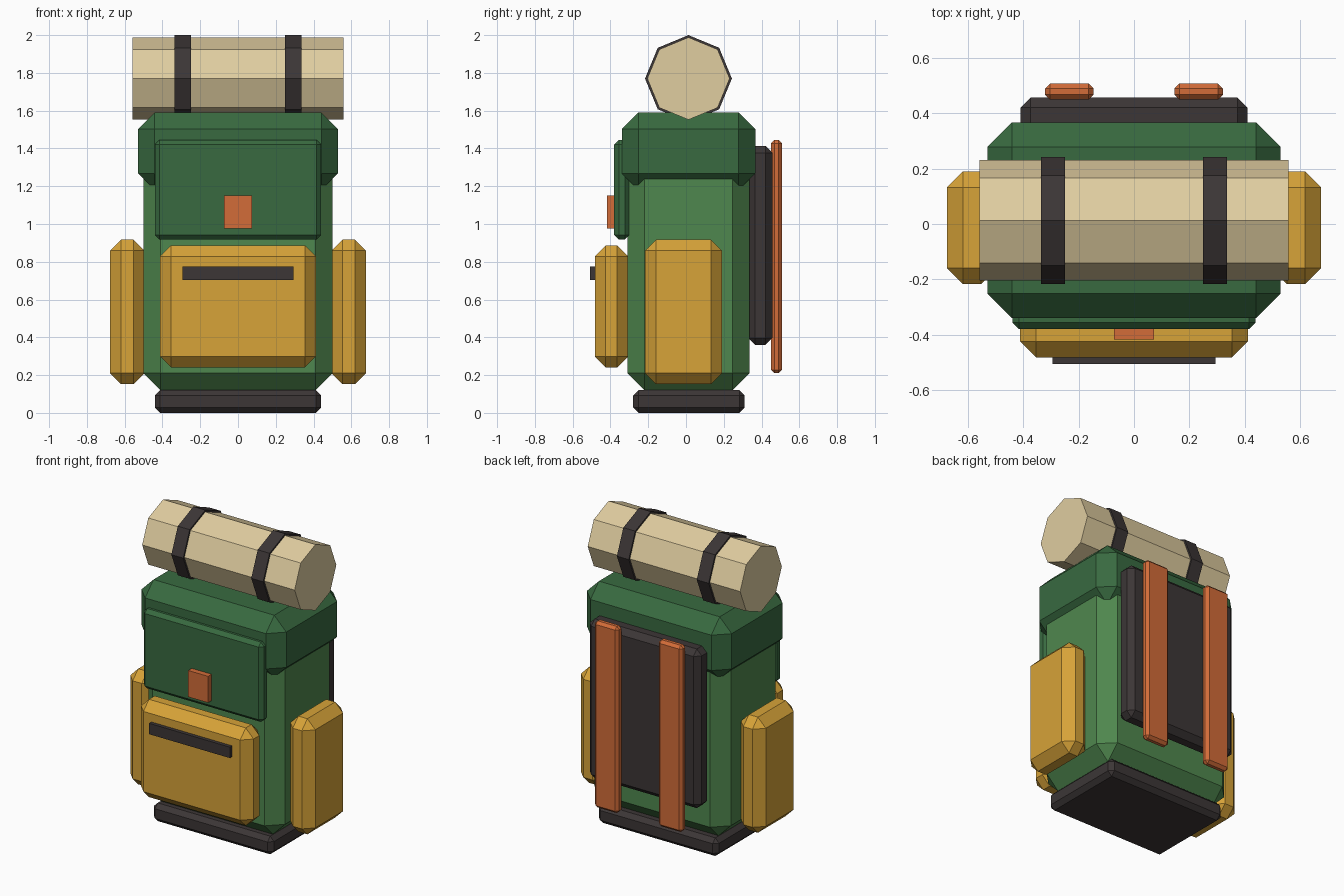
import bpy, bmesh, math
from mathutils import Matrix, Vector

if "Cube" in bpy.data.objects:
    bpy.data.objects.remove(bpy.data.objects["Cube"])


def material(name, rgb):
    """Flat colour from 0-255 sRGB values."""
    lin = [((c / 255 + 0.055) / 1.055) ** 2.4 for c in rgb]
    m = bpy.data.materials.new(name)
    m.diffuse_color = (*lin, 1)
    m.use_nodes = True
    m.node_tree.nodes["Principled BSDF"].inputs["Base Color"].default_value = m.diffuse_color
    return m


BODY = material("body green", (79, 135, 78))
LID = material("dark green", (56, 106, 64))
POCKET = material("mustard", (215, 163, 56))
DARK = material("charcoal", (60, 54, 54))
ORANGE = material("burnt orange", (210, 108, 56))
TAN = material("tan", (224, 205, 160))


def add(name, bm, mat):
    mesh = bpy.data.meshes.new(name)
    bm.to_mesh(mesh)
    bm.free()
    mesh.materials.append(mat)
    ob = bpy.data.objects.new(name, mesh)
    bpy.context.collection.objects.link(ob)
    return ob


def box(name, x, y, z, mat, bevel=0):
    """Box from (min, max) ranges, with a single chamfer on every edge."""
    bm = bmesh.new()
    bmesh.ops.create_cube(bm, size=1)
    for v in bm.verts:
        v.co = Vector([(r[0] + r[1]) / 2 + c * (r[1] - r[0])
                       for r, c in zip((x, y, z), v.co)])
    ob = add(name, bm, mat)
    if bevel:
        mod = ob.modifiers.new("chamfer", "BEVEL")
        mod.width = bevel
        mod.segments = 1
        mod.limit_method = 'NONE'
    return ob


def octagon(name, x, radius, mat):
    """Eight-sided cylinder lying along x on top of the pack."""
    bm = bmesh.new()
    place = Matrix.Translation(((x[0] + x[1]) / 2, 0.013, 1.77)) @ Matrix.Rotation(math.pi / 2, 4, 'Y')
    bmesh.ops.create_cone(bm, cap_ends=True, segments=8, radius1=radius,
                          radius2=radius, depth=x[1] - x[0], matrix=place)
    return add(name, bm, mat)


# Main pack
box("base", (-0.44, 0.44), (-0.28, 0.31), (0, 0.12), DARK, 0.028)
box("body", (-0.50, 0.50), (-0.31, 0.335), (0.12, 1.42), BODY, 0.09)
box("lid", (-0.53, 0.53), (-0.34, 0.367), (1.18, 1.59), LID, 0.088)

# Front flap, buckle, pocket and zip
box("front_flap", (-0.44, 0.44), (-0.38, -0.30), (0.917, 1.445), LID, 0.024)
box("buckle", (-0.073, 0.073), (-0.417, -0.37), (0.975, 1.15), ORANGE)
box("front_pocket", (-0.412, 0.412), (-0.483, -0.307), (0.24, 0.887), POCKET, 0.058)
box("pocket_zip", (-0.295, 0.295), (-0.507, -0.47), (0.703, 0.775), DARK)

# Back panel
box("back_panel", (-0.41, 0.41), (0.33, 0.457), (0.36, 1.413), DARK, 0.036)

# Paired side pockets, shoulder straps and roll straps
for side, s in (("left", -1), ("right", 1)):
    def span(a, b):
        return tuple(sorted((s * a, s * b)))
    box(side + "_side_pocket", span(0.495, 0.677), (-0.217, 0.19), (0.152, 0.917), POCKET, 0.058)
    box(side + "_shoulder_strap", span(0.146, 0.322), (0.45, 0.508), (0.21, 1.445), ORANGE, 0.018)
    octagon(side + "_roll_strap", span(0.249, 0.336), 0.23, DARK)

# Bedroll
octagon("bedroll", (-0.558, 0.558), 0.218, TAN)
